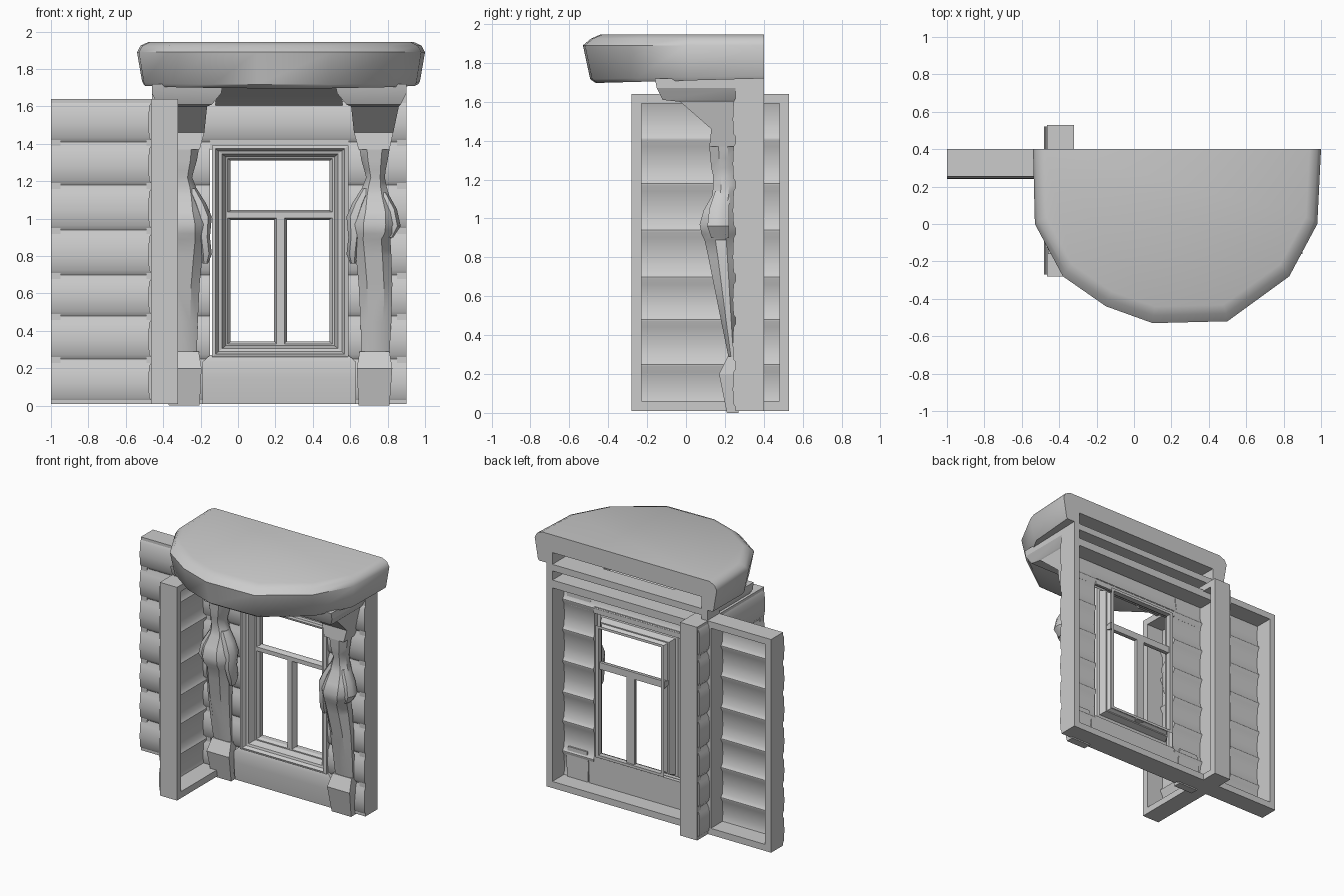
import bpy, math
from mathutils import Matrix

if "Cube" in bpy.data.objects:
    bpy.data.objects.remove(bpy.data.objects["Cube"])

CX = 0.22                                   # centre line of the window bay
ROWS = [0.02, 0.25, 0.48, 0.70, 0.94, 1.18, 1.41, 1.64]


def make(name, verts, faces, smooth=None):
    me = bpy.data.meshes.new(name)
    me.from_pydata(verts, [], faces)
    me.update()
    ob = bpy.data.objects.new(name, me)
    bpy.context.collection.objects.link(ob)
    bpy.context.view_layer.objects.active = ob
    bpy.ops.object.select_all(action='DESELECT')
    ob.select_set(True)
    bpy.ops.object.mode_set(mode='EDIT')
    bpy.ops.mesh.select_all(action='SELECT')
    bpy.ops.mesh.normals_make_consistent(inside=False)
    bpy.ops.object.mode_set(mode='OBJECT')
    if smooth:
        bpy.ops.object.shade_smooth_by_angle(angle=math.radians(smooth))
    return ob


def loft(name, rings, smooth=None, caps=True):
    n = len(rings[0])
    verts = [p for r in rings for p in r]
    faces = [(k * n + i, k * n + (i + 1) % n, (k + 1) * n + (i + 1) % n, (k + 1) * n + i)
             for k in range(len(rings) - 1) for i in range(n)]
    if caps:
        faces += [tuple(range(n))[::-1], tuple(range(len(verts) - n, len(verts)))]
    return make(name, verts, faces, smooth)


def rect(x0, x1, y0, y1, z):
    return [(x0, y0, z), (x1, y0, z), (x1, y1, z), (x0, y1, z)]


def box(name, x0, x1, y0, y1, z0, z1):
    return loft(name, [rect(x0, x1, y0, y1, z0), rect(x0, x1, y0, y1, z1)])


def mirrored(ob):
    """Mirror a part across the bay centre line."""
    ob.data.transform(Matrix.Translation((-CX, 0, 0)))
    ob.location.x = CX
    ob.modifiers.new("mirror", 'MIRROR')
    return ob


def bricks(name, x0, x1, y, za=0, zb=9):
    """Thin sheet with one rounded bulge per stone course."""
    prof = []
    for a, b in zip(ROWS, ROWS[1:]):
        if a < za or b > zb:
            continue
        prof += [(y + 0.022, a), (y + 0.004, a + 0.025), (y, a + 0.1),
                 (y + 0.004, b - 0.04), (y + 0.022, b - 0.01)]
    loop = prof + [(p + 0.015, z) for p, z in reversed(prof)]
    return loft(name, [[(x, p, z) for p, z in loop] for x in (x0, x1)], 35)


def frame(name, x0, x1, y0, y1, z0, z1, t=0.05):
    """Open rectangular rim."""
    def ring(i, y):
        return [(x0 + i, y, z0 + i), (x1 - i, y, z0 + i), (x1 - i, y, z1 - i), (x0 + i, y, z1 - i)]
    return loft(name, [ring(t, y1), ring(0, y1), ring(0, y0), ring(t, y0), ring(t, y1)], caps=False)


# left wall wing, open at the back
bricks("left_wall_stones", -1.0, -0.46, 0.24)
frame("left_wall_rim", -1.0, -0.44, 0.255, 0.40, 0.01, 1.64)

# crossing side wall, stones face -x, open towards +x
for ob in (bricks("cross_wall_stones", 0.01, 0.80, 0),
           frame("cross_wall_rim", 0, 0.81, 0.015, 0.16, 0.01, 1.64)):
    ob.rotation_euler.z = -math.pi / 2
    ob.location = (-0.48, 0.53, 0)

# bay wall around the window
mirrored(bricks("bay_side_stones", 0.59, 0.90, 0.24))
bricks("bay_lintel_stones", -0.15, 0.59, 0.24, 1.40)
box("bay_lintel_joint", -0.15, 0.59, 0.255, 0.275, 1.37, 1.42)
frame("bay_rim", -0.46, 0.90, 0.255, 0.40, 0.01, 1.72)
box("bay_back_bar", -0.42, 0.86, 0.265, 0.40, 1.54, 1.60)
loft("under_window_panel", [rect(-0.19, 0.63, 0.235, 0.27, 0.01), rect(-0.19, 0.63, 0.22, 0.27, 0.15),
                            rect(-0.19, 0.63, 0.225, 0.27, 0.235), rect(-0.15, 0.59, 0.24, 0.27, 0.27)], 30)

# window surround: stepped moulding sinking to the sash
steps = [(0, .265), (0, .225), (.02, .22), (.035, .245), (.055, .25), (.075, .30), (.085, .30), (.1, .32), (.1, .36),
         (.075, .36)]
loft("window_surround", [[(-0.14 + i, y, 0.26 + i * 0.82), (0.59 - i, y, 0.26 + i * 0.82),
                          (0.59 - i, y, 1.39 - i * 0.8), (-0.14 + i, y, 1.39 - i * 0.8)]
                         for i, y in steps], caps=False)


# glazing bars with a ridged front
def bar(name, a, b, half, c, upright):
    prof = [(-half, .33), (-half * .6, .30), (half * .6, .30), (half, .33), (half, .345), (-half, .345)]
    return loft(name, [[(c + u, y, e) if upright else (e, y, c + u) for u, y in prof] for e in (a, b)])


bar("transom", -0.06, 0.51, 0.026, 1.02, False)
bar("mullion", 0.33, 1.01, 0.034, 0.227, True)

# half-round balcony slab
plan = [(-0.54, 0.40), (-0.53, 0.0), (-0.38, -0.28), (-0.15, -0.44), (0.10, -0.53), (0.50, -0.52),
        (0.83, -0.28), (0.98, 0.0), (1.0, 0.40)]


def slab_ring(sx, sy, z, droop=0):
    return [(0.23 + (x - 0.23) * sx, 0.40 + (y - 0.40) * sy, z - droop * (0.4 - y)) for x, y in plan]


slab = loft("balcony_slab", [slab_ring(0.955, 0.93, 1.72, 0.025), slab_ring(0.965, 0.96, 1.735, 0.02),
                             slab_ring(1, 1, 1.89), slab_ring(0.975, 0.955, 1.925),
                             slab_ring(0.92, 0.905, 1.945)], 40)
cutter = box("slab_cutter", -0.41, 0.85, -0.08, 0.5, 1.6, 1.81)
cutter.hide_render = True
cutter.hide_set(True)
cut = slab.modifiers.new("hollow", 'BOOLEAN')
cut.operation, cut.object, cut.solver = 'DIFFERENCE', cutter, 'EXACT'

# cove under the slab, between the brackets
cove = [(0.26, 1.60), (0.18, 1.635), (0.04, 1.665), (-0.12, 1.70), (-0.12, 1.72), (0.04, 1.69), (0.26, 1.64)]
loft("cove", [[(x, y, z) for y, z in cove] for x in (-0.12, 0.56)], 30)

# brackets flaring up to the slab
mirrored(loft("bracket", [rect(.645, .81, .12, .26, 1.37), rect(.62, .83, .13, .26, 1.46),
                          rect(.605, .86, -.03, .26, 1.60), rect(.58, .87, -.12, .26, 1.61),
                          rect(.53, .90, -.15, .26, 1.67), rect(.52, .90, -.16, .26, 1.72)], 25))


# carved support figures: eight-sided rings (z, x0, x1, front y)
def oval(z, x0, x1, y0, y1=0.255):
    c, h, d, e = (x0 + x1) / 2, (x1 - x0) / 2, (y0 + y1) / 2, (y1 - y0) / 2
    return [(c + h * a, d + e * b, z) for a, b in
            ((-.5, -1), (.5, -1), (1, -.3), (1, .4), (.6, 1), (-.6, 1), (-1, .4), (-1, -.3))]


body = [(0.28, .66, .81, .22), (0.45, .655, .82, .185), (0.65, .645, .825, .145), (0.80, .63, .82, .115),
        (0.89, .62, .815, .095), (0.92, .615, .84, .08), (0.97, .61, .85, .07), (1.04, .63, .84, .09),
        (1.12, .65, .81, .135), (1.17, .665, .795, .14), (1.22, .685, .785, .14), (1.26, .675, .79, .13),
        (1.31, .66, .80, .125), (1.37, .65, .81, .12)]
mirrored(loft("figure_body", [oval(*r) for r in body], 35))

# outer elbow and hanging inner arm
outer = [(0.90, .80, .83, .13, .22), (0.96, .80, .87, .11, .22), (1.05, .79, .85, .12, .22),
         (1.14, .75, .80, .15, .23)]
mirrored(loft("figure_outer_arm", [oval(*r) for r in outer], 35))
inner = [(0.76, .60, .63, .16, .21), (0.81, .58, .64, .14, .22), (0.90, .59, .65, .12, .22),
         (1.01, .58, .66, .12, .23), (1.08, .61, .68, .13, .23), (1.16, .66, .71, .15, .23)]
mirrored(loft("figure_inner_arm", [oval(*r) for r in inner], 35))

# pedestal blocks
mirrored(loft("pedestal", [rect(.645, .81, .21, .27, 0), rect(.635, .825, .17, .27, .20),
                           rect(.65, .81, .215, .27, .29)]))
